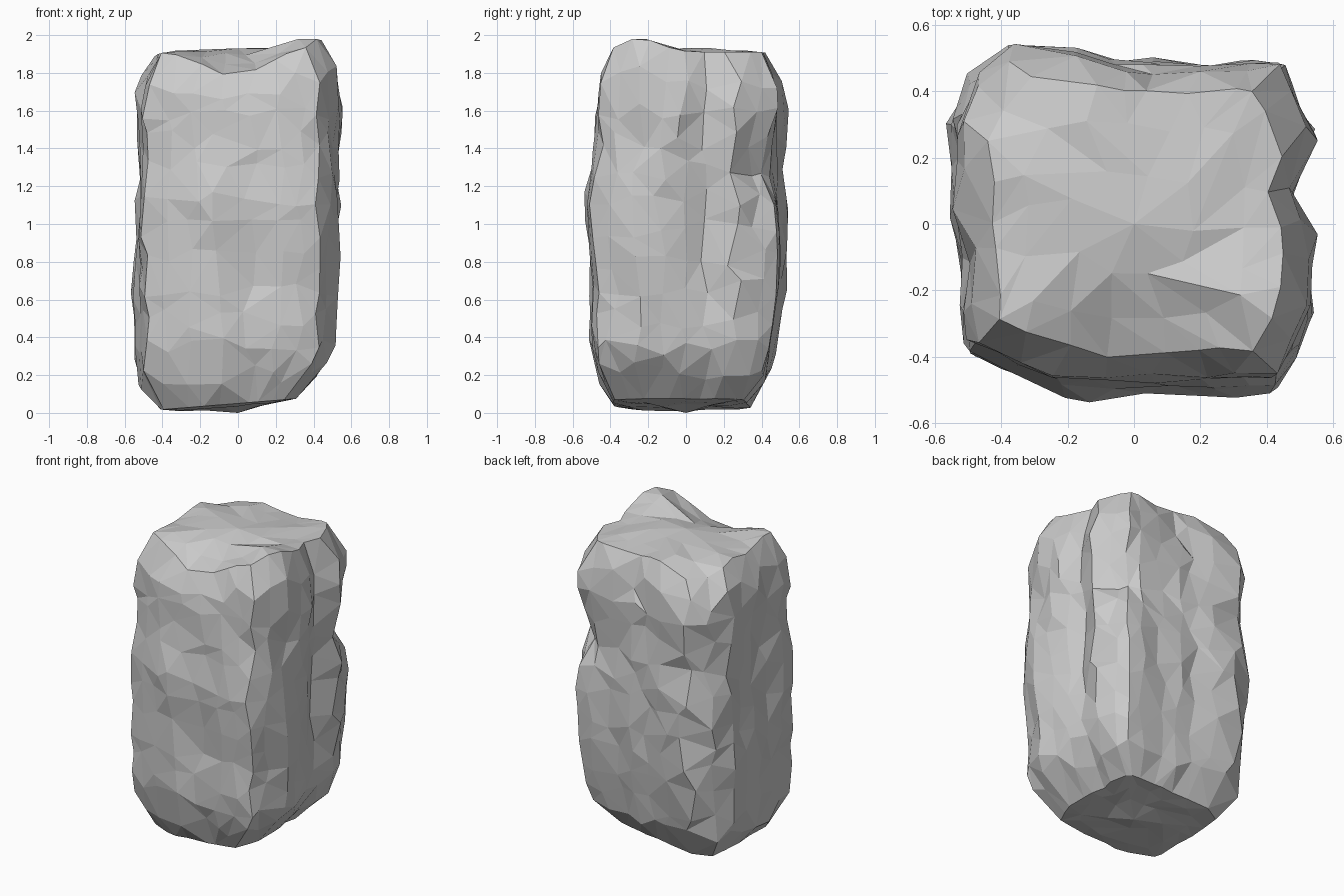
import bpy
import bmesh
import math
import random
from mathutils import Vector, noise

random.seed(11)
RINGS = 13

# Plan of the boulder at its widest, anticlockwise from the left side
PLAN = [
    (0.55, -0.02), (0.51, 0.12), (0.56, 0.27), (0.51, 0.41), (0.46, 0.50),
    (0.35, 0.50), (0.20, 0.49), (0.06, 0.51), (-0.05, 0.50), (-0.18, 0.54),
    (-0.38, 0.55), (-0.51, 0.46), (-0.56, 0.31), (-0.54, 0.18), (-0.56, 0.05),
    (-0.53, -0.12), (-0.53, -0.27), (-0.52, -0.41), (-0.38, -0.47),
    (-0.25, -0.52), (-0.10, -0.55), (0.08, -0.53), (0.22, -0.54),
    (0.35, -0.53), (0.45, -0.52), (0.49, -0.42), (0.56, -0.29), (0.55, -0.15),
]
COUNT = len(PLAN)

# Reach of each side by height: height, right, left, front, back
PROFILE = [
    (0.04, 0.42, 0.32, 0.40, 0.35),
    (0.13, 0.53, 0.42, 0.46, 0.45),
    (0.35, 0.56, 0.52, 0.52, 0.49),
    (0.75, 0.56, 0.54, 0.52, 0.54),
    (1.10, 0.55, 0.55, 0.55, 0.54),
    (1.45, 0.53, 0.55, 0.50, 0.53),
    (1.65, 0.55, 0.56, 0.49, 0.54),
    (1.83, 0.52, 0.53, 0.47, 0.52),
    (1.92, 0.44, 0.46, 0.40, 0.45),
]

# Grooves and notches: centre, half width, half height, depth
DENTS = [
    ((0.53, 0.08, 1.10), 0.08, 0.55, 0.05),
    ((0.55, -0.25, 1.40), 0.08, 0.20, 0.04),
    ((0.48, 0.45, 1.32), 0.17, 0.13, 0.10),
    ((-0.52, -0.42, 1.42), 0.15, 0.08, 0.03),
    ((0.08, -0.54, 0.90), 0.09, 0.45, 0.03),
    ((0.08, 0.52, 1.75), 0.13, 0.20, 0.03),
    ((-0.54, -0.05, 1.10), 0.08, 0.45, 0.06),
]

# Rises and dips of the top: centre, radius, height
HUMPS = [
    ((0.39, -0.24), 0.15, 0.08),
    ((-0.02, -0.44), 0.22, -0.13),
    ((-0.42, 0.44), 0.16, -0.09),
    ((-0.48, -0.02), 0.12, -0.04),
    ((0.12, 0.50), 0.12, -0.04),
]


def lerp(a, b, t):
    return a + (b - a) * t


def section(z):
    """Side reaches at a height, blended between profile rows."""
    for low, high in zip(PROFILE, PROFILE[1:]):
        if z <= high[0] or high is PROFILE[-1]:
            t = min(max((z - low[0]) / (high[0] - low[0]), 0), 1)
            return [lerp(a, b, t) for a, b in zip(low[1:], high[1:])]


def outline_point(place, z):
    """Point on the plan outline, sized for a height."""
    i = math.floor(place)
    p = Vector(PLAN[i % COUNT]).lerp(Vector(PLAN[(i + 1) % COUNT]), place - i)
    right, left, front, back = section(z)
    x = p.x / 0.56 * (left if p.x > 0 else right)
    y = p.y / 0.55 * (back if p.y > 0 else front)
    return Vector((x, y, z))


def weather(p):
    """Push a wall point inward with tall ridges and grooves."""
    grain = noise.noise(Vector((p.x * 6, p.y * 6, p.z * 2.5)))
    depth = 0.008 + 0.02 * grain + random.uniform(-0.012, 0.012)
    for centre, width, height, amount in DENTS:
        d = p - Vector(centre)
        across = (d.x ** 2 + d.y ** 2) / width ** 2
        depth += amount * math.exp(-across - (d.z / height) ** 2)
    scale = 1 - depth / 0.55
    return Vector((p.x * scale, p.y * scale, p.z))


def tilt(p):
    """Lift one side of the underside and shape the top."""
    low = max(0, 1 - p.z / 0.4)
    high = max(0, (p.z - 1.55) / 0.37)
    p.z += low * 0.09 * (p.x + 0.25)
    for centre, radius, height in HUMPS:
        reach = (p.xy - Vector(centre)).length / radius
        p.z += high * height * math.exp(-reach ** 2)
    return p


def bridge(bm, outer, inner):
    """Join two rings of different point counts with triangles."""
    i = j = 0
    n, m = len(outer), len(inner)
    while i < n or j < m:
        a, b = outer[i % n], inner[j % m]
        if j >= m or (i < n and (i + 1) / n <= (j + 1) / m):
            bm.faces.new((a, outer[(i + 1) % n], b))
            i += 1
        else:
            bm.faces.new((a, inner[(j + 1) % m], b))
            j += 1


def cap(bm, ring, z, bulge):
    """Close an end with shrinking, jittered rings and a centre point."""
    for scale, count in ((0.74, 18), (0.4, 9)):
        inner = []
        for i in range(count):
            place = COUNT * (i + random.uniform(-0.25, 0.25)) / count
            p = outline_point(place, z) * (scale + random.uniform(-0.05, 0.05))
            p.z = z + bulge * (1 - scale) + random.uniform(-0.01, 0.01)
            inner.append(bm.verts.new(tilt(p)))
        bridge(bm, ring, inner)
        ring = inner
    centre = bm.verts.new((0, 0, z + bulge))
    for a, b in zip(ring, ring[1:] + ring[:1]):
        bm.faces.new((a, b, centre))


# Walls: stacked rings with uneven spacing
bm = bmesh.new()
bottom, top = PROFILE[0][0], PROFILE[-1][0]
step = (top - bottom) / (RINGS - 1)
rings = []
for k in range(RINGS):
    ring = []
    wobble = 0.36 if 0 < k < RINGS - 1 else 0
    for i in range(COUNT):
        place = i + random.uniform(-0.3, 0.3)
        z = bottom + step * (k + random.uniform(-wobble, wobble))
        ring.append(bm.verts.new(tilt(weather(outline_point(place, z)))))
    rings.append(ring)

walls = []
for lower, upper in zip(rings, rings[1:]):
    for i in range(COUNT):
        j = (i + 1) % COUNT
        walls.append(bm.faces.new((lower[i], lower[j], upper[j], upper[i])))
bmesh.ops.triangulate(bm, faces=walls, quad_method='SHORT_EDGE')

# Underside and top
cap(bm, rings[0], bottom, -0.03)
cap(bm, rings[-1], top, 0.02)
bmesh.ops.recalc_face_normals(bm, faces=bm.faces[:])

# Rest on the ground
floor = min(v.co.z for v in bm.verts)
bmesh.ops.translate(bm, verts=bm.verts[:], vec=(0, 0, -floor))

# Stone material and object
default = bpy.data.objects.get("Cube")
if default:
    bpy.data.objects.remove(default, do_unlink=True)

stone = bpy.data.materials.new("grey_stone")
stone.use_nodes = True
colour = (0.6, 0.6, 0.6, 1)
stone.diffuse_color = colour
stone.node_tree.nodes["Principled BSDF"].inputs["Base Color"].default_value = colour

mesh = bpy.data.meshes.new("boulder")
bm.to_mesh(mesh)
bm.free()
mesh.materials.append(stone)
boulder = bpy.data.objects.new("boulder", mesh)
bpy.context.collection.objects.link(boulder)
